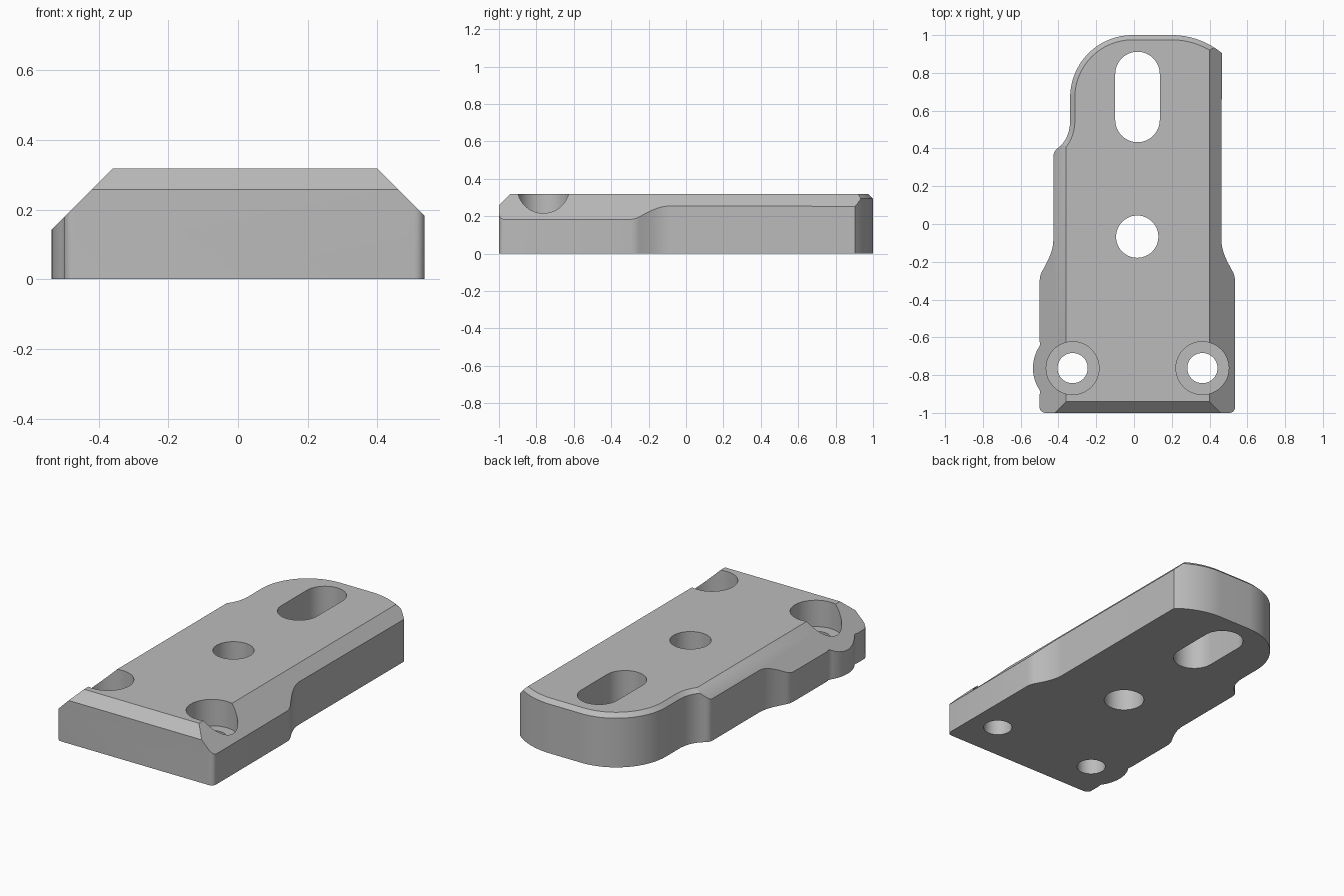
import bpy, bmesh, math
from mathutils import Vector
from mathutils.geometry import interpolate_bezier

if "Cube" in bpy.data.objects:
    bpy.data.objects.remove(bpy.data.objects["Cube"])

TOP, LIP, INSET = 0.318, 0.294, 0.025


def arc(cx, cy, r, a0, a1, n):
    return [(cx + r * math.cos(math.radians(a0 + (a1 - a0) * i / n)),
             cy + r * math.sin(math.radians(a0 + (a1 - a0) * i / n))) for i in range(n + 1)]


def bez(a, b, c, d, n=8):
    return [tuple(p)[:2] for p in interpolate_bezier(*[Vector((*q, 0)) for q in (a, b, c, d)], n + 1)]


def mesh_object(name, bm):
    bmesh.ops.recalc_face_normals(bm, faces=bm.faces)
    me = bpy.data.meshes.new(name)
    bm.to_mesh(me)
    bm.free()
    ob = bpy.data.objects.new(name, me)
    bpy.context.collection.objects.link(ob)
    return ob


def stack(name, rings):
    """Solid skinned through closed rings of equal length."""
    bm = bmesh.new()
    rows = [[bm.verts.new(p) for p in ring] for ring in rings]
    n = len(rows[0])
    for lo, hi in zip(rows, rows[1:]):
        for i in range(n):
            j = (i + 1) % n
            bm.faces.new((lo[i], lo[j], hi[j], hi[i]))
    bm.faces.new(rows[0][::-1])
    bm.faces.new(rows[-1])
    return mesh_object(name, bm)


def upright(name, loop, z0, z1):
    return stack(name, [[(x, y, z) for x, y in loop] for z in (z0, z1)])


# Side waist, shared by both sides
waist = (bez((-.4995, -.30), (-.498, -.275), (-.493, -.262), (-.486, -.25), 5)
         + bez((-.486, -.25), (-.462, -.205), (-.427, -.15), (-.427, -.08), 10)[1:])
# Plate outline, clockwise from the front left corner
half = math.degrees(math.acos(0.168 / 0.21))
outline = arc(-.47, -.97, .03, 270, 180, 5)
outline += [(-.5, -.905), (-.497, -.892)]
outline += arc(-.325, -.763, .21, 180 + half - 3, 180 - half + 3, 16)
outline += [(-.497, -.634), (-.5, -.621)]
outline += waist
outline += bez((-.427, .355), (-.427, .375), (-.42, .388), (-.405, .4), 5)
outline += bez((-.405, .4), (-.365, .43), (-.338, .48), (-.338, .55), 10)[1:]
outline += arc(-.008, .67, .33, 180, 90, 28)
outline += arc(.2, .583, .417, 90, 50.5, 14)
outline += [(.0355 - x, y) for x, y in waist[::-1]]
outline += arc(.5055, -.97, .03, 0, -90, 5)
outline = outline[::-1]

# Top ring pulled in around the back for the small edge chamfer
top = []
for i, (x, y) in enumerate(outline):
    if y > 0.399:
        p, q = Vector(outline[i - 1]), Vector(outline[(i + 1) % len(outline)])
        t = (q - p).normalized()
        x, y = x - t.y * INSET, y + t.x * INSET
    top.append((x, y, TOP))
plate = stack("mounting_plate", [[(x, y, 0) for x, y in outline],
                                 [(x, y, LIP) for x, y in outline], top])

# Wedges for the wide side and front chamfers
cutters = [
    stack("left_wedge", [[(-.34, y, .338), (-.64, y, .038), (-.64, y, .338)] for y in (-1.2, 1.2)]),
    stack("right_wedge", [[(.38, y, .338), (.68, y, .038), (.68, y, .338)] for y in (-1.2, 1.2)]),
    stack("front_wedge", [[(x, -.92, .338), (x, -1.1, .158), (x, -1.1, .338)] for x in (-.8, .8)]),
    # Centre hole and rounded slot
    upright("centre_hole", arc(.017, -.067, .112, 0, 360, 48)[:-1], -.1, .5),
    upright("slot", arc(.0185, .794, .118, 0, 180, 24) + arc(.0185, .551, .118, 180, 360, 24), -.1, .5),
]
# Counterbored screw holes
for side, x in (("left", -.325), ("right", .362)):
    cutters.append(upright(side + "_bore", arc(x, -.763, .14, 0, 360, 48)[:-1], .16, .5))
    cutters.append(upright(side + "_screw_hole", arc(x, -.763, .08, 0, 360, 40)[:-1], -.1, .3))

bpy.context.view_layer.objects.active = plate
plate.select_set(True)
for c in cutters:
    m = plate.modifiers.new(c.name, 'BOOLEAN')
    m.operation, m.solver, m.object = 'DIFFERENCE', 'EXACT', c
    bpy.ops.object.modifier_apply(modifier=m.name)
    bpy.data.objects.remove(c)

# Plain grey metal
grey = bpy.data.materials.new("grey_metal")
grey.diffuse_color = (0.5, 0.5, 0.5, 1)
grey.use_nodes = True
grey.node_tree.nodes["Principled BSDF"].inputs["Base Color"].default_value = grey.diffuse_color
plate.data.materials.clear()
plate.data.materials.append(grey)
bpy.ops.object.shade_smooth_by_angle(angle=math.radians(30))
